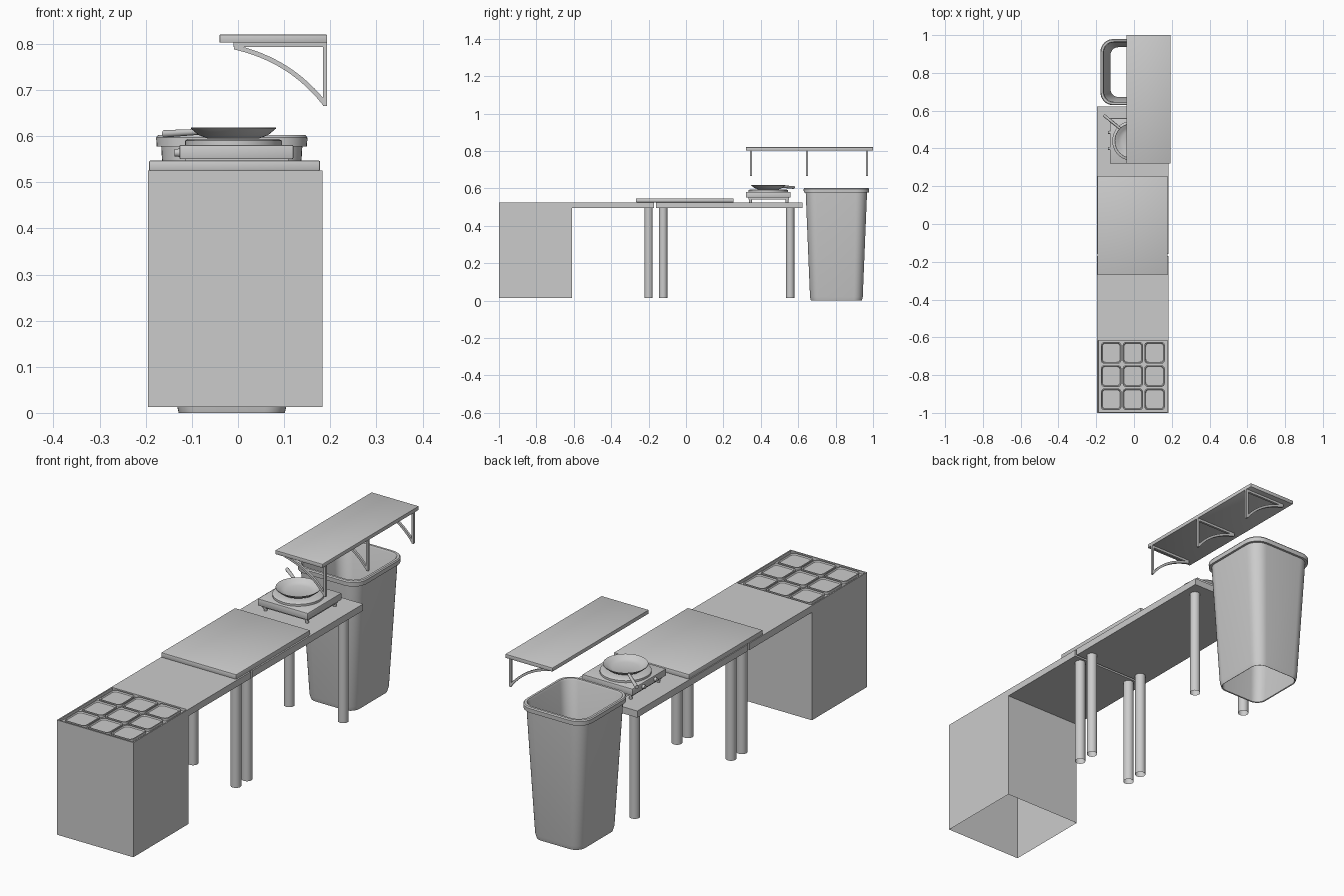
import bpy, bmesh, math
from mathutils import Vector

if "Cube" in bpy.data.objects:
    bpy.data.objects.remove(bpy.data.objects["Cube"])


def finish(name, bm, smooth=None):
    bmesh.ops.recalc_face_normals(bm, faces=bm.faces)
    me = bpy.data.meshes.new(name)
    bm.to_mesh(me)
    bm.free()
    ob = bpy.data.objects.new(name, me)
    bpy.context.collection.objects.link(ob)
    if smooth:
        bpy.ops.object.select_all(action='DESELECT')
        ob.select_set(True)
        bpy.context.view_layer.objects.active = ob
        bpy.ops.object.shade_smooth_by_angle(angle=math.radians(smooth))
    return ob


def box(name, x0, x1, y0, y1, z0, z1, bevel=0):
    bm = bmesh.new()
    bmesh.ops.create_cube(bm, size=1)
    for v in bm.verts:
        v.co = Vector((x0 if v.co.x < 0 else x1, y0 if v.co.y < 0 else y1, z0 if v.co.z < 0 else z1))
    if bevel:
        bmesh.ops.bevel(bm, geom=list(bm.edges), offset=bevel, segments=2, affect='EDGES', profile=0.5)
    return finish(name, bm, 30 if bevel else None)


def rounded_rect(cx, cy, hx, hy, r, z, n=6):
    pts = []
    for k, (sx, sy) in enumerate(((1, 1), (-1, 1), (-1, -1), (1, -1))):
        for i in range(n + 1):
            a = math.pi / 2 * (k + i / n)
            pts.append((cx + sx * (hx - r) + r * math.cos(a), cy + sy * (hy - r) + r * math.sin(a), z))
    return pts


def ring(cx, cy, r, z, n=40):
    return [(cx + r * math.cos(2 * math.pi * i / n), cy + r * math.sin(2 * math.pi * i / n), z) for i in range(n)]


def loft(name, loops, start=False, end=False, closed=False):
    """Bridge equal loops into a skin, with optional end caps."""
    bm = bmesh.new()
    vs = [[bm.verts.new(p) for p in lp] for lp in loops]
    pairs = list(zip(vs, vs[1:])) + ([(vs[-1], vs[0])] if closed else [])
    for a, b in pairs:
        for i in range(len(a)):
            j = (i + 1) % len(a)
            bm.faces.new((a[i], a[j], b[j], b[i]))
    if start:
        bm.faces.new(vs[0])
    if end:
        bm.faces.new(vs[-1])
    return finish(name, bm, 35)


def rod(name, p0, p1, r0, r1, n=16):
    p0, p1 = Vector(p0), Vector(p1)
    q = (p1 - p0).to_track_quat('Z', 'Y')
    loops = [[p + q @ Vector(v) for v in ring(0, 0, r, 0, n)] for p, r in ((p0, r0), (p1, r1))]
    return loft(name, loops, True, True)


# Cabinet: open underneath, recessed tray in the top
L, R, TOP = -0.195, 0.183, 0.525
bm = bmesh.new()
bmesh.ops.create_cube(bm, size=1)
for v in bm.verts:
    v.co = Vector((L if v.co.x < 0 else R, -1 if v.co.y < 0 else -0.61, 0.013 if v.co.z < 0 else TOP))
bmesh.ops.recalc_face_normals(bm, faces=bm.faces)
bmesh.ops.delete(bm, geom=[f for f in bm.faces if f.normal.z < -0.5], context='FACES_ONLY')
top = [f for f in bm.faces if f.normal.z > 0.5]
bmesh.ops.inset_region(bm, faces=top, thickness=0.008)
bmesh.ops.inset_region(bm, faces=top, thickness=0.0005, depth=-0.012)
me = bpy.data.meshes.new("cabinet")
bm.to_mesh(me)
bm.free()
bpy.context.collection.objects.link(bpy.data.objects.new("cabinet", me))

# Nine food containers in the tray
for i in range(3):
    for j in range(3):
        cx, cy = -0.006 + (i - 1) * 0.115, -0.805 + (j - 1) * 0.123
        spec = ((0.054, 0.057, 0.514), (0.054, 0.057, 0.525), (0.050, 0.053, 0.525), (0.047, 0.050, 0.520))
        loft(f"container_{i}_{j}", [rounded_rect(cx, cy, a, b, 0.018, z) for a, b, z in spec], end=True)

# Worktops, with the raised board across the join
box("front_worktop", L, R, -0.61, -0.17, 0.495, TOP)
box("rear_worktop", L, R, -0.16, 0.622, 0.495, TOP)
box("board", -0.193, 0.178, -0.267, 0.255, TOP, 0.547, 0.003)

# Table legs, open at the foot
for y in (-0.2, -0.122, 0.557):
    for x in (-0.137, 0.13):
        loft(f"leg_{x}_{y}", [ring(x, y, 0.022, 0.013, 24), ring(x, y, 0.022, 0.496, 24)])

# Waste bin: tapered shell with rolled lip
bx, by = -0.0135, 0.804
spec = ((0.115, 0.136, 0.045, 0.0), (0.120, 0.141, 0.047, 0.02), (0.153, 0.164, 0.06, 0.578),
        (0.163, 0.174, 0.066, 0.578), (0.164, 0.175, 0.067, 0.597), (0.160, 0.171, 0.063, 0.602),
        (0.150, 0.161, 0.056, 0.602), (0.146, 0.157, 0.054, 0.595), (0.111, 0.132, 0.042, 0.002))
loft("waste_bin", [rounded_rect(bx, by, a, b, r, z, 8) for a, b, r, z in spec], closed=True)

# Wall shelf
box("shelf", -0.04, 0.193, 0.32, 1.0, 0.803, 0.82, 0.0015)

# Shelf brackets: two arms and a curved brace
p0, p1, p2 = Vector((-0.008, 0.793)), Vector((0.115, 0.765)), Vector((0.189, 0.669))
for k, y in enumerate((0.347, 0.647, 0.968)):
    box(f"bracket_top_arm_{k}", -0.01, 0.193, y - 0.005, y + 0.005, 0.793, 0.803)
    box(f"bracket_wall_arm_{k}", 0.184, 0.193, y - 0.005, y + 0.005, 0.665, 0.803)
    loops = []
    for i in range(13):
        t = i / 12
        c = p0 * (1 - t) ** 2 + p1 * 2 * t * (1 - t) + p2 * t * t
        d = ((p1 - p0) * (1 - t) + (p2 - p1) * t).normalized() * 0.005
        a, b = (c.x - d.y, c.y + d.x), (c.x + d.y, c.y - d.x)
        loops.append([(a[0], y - 0.005, a[1]), (a[0], y + 0.005, a[1]),
                      (b[0], y + 0.005, b[1]), (b[0], y - 0.005, b[1])])
    loft(f"bracket_brace_{k}", loops, True, True)

# Portable stove facing -x
box("stove_base", -0.115, 0.11, 0.335, 0.55, 0.54, 0.552)
box("stove_body", -0.127, 0.12, 0.32, 0.56, 0.55, 0.581, 0.003)
for x in (-0.105, 0.1):
    for y in (0.345, 0.54):
        rod(f"stove_foot_{x}_{y}", (x, y, TOP), (x, y, 0.545), 0.007, 0.009)
for k, y in enumerate((0.40, 0.485)):
    rod(f"stove_knob_{k}", (-0.126, y, 0.564), (-0.138, y, 0.564), 0.009, 0.008)
px, py = -0.01, 0.44
loft("burner_ring", [ring(px, py, r, z) for r, z in
                     ((0.105, 0.58), (0.105, 0.59), (0.098, 0.594), (0.06, 0.594))], end=True)

# Frying pan with handle
loft("frying_pan", [ring(px, py, r, z) for r, z in
                    ((0.056, 0.595), (0.075, 0.602), (0.092, 0.616), (0.092, 0.619),
                     (0.089, 0.618), (0.073, 0.605), (0.055, 0.599))], True, True)
rod("pan_handle", (-0.07, 0.503, 0.610), (-0.16, 0.576, 0.605), 0.006, 0.008)
